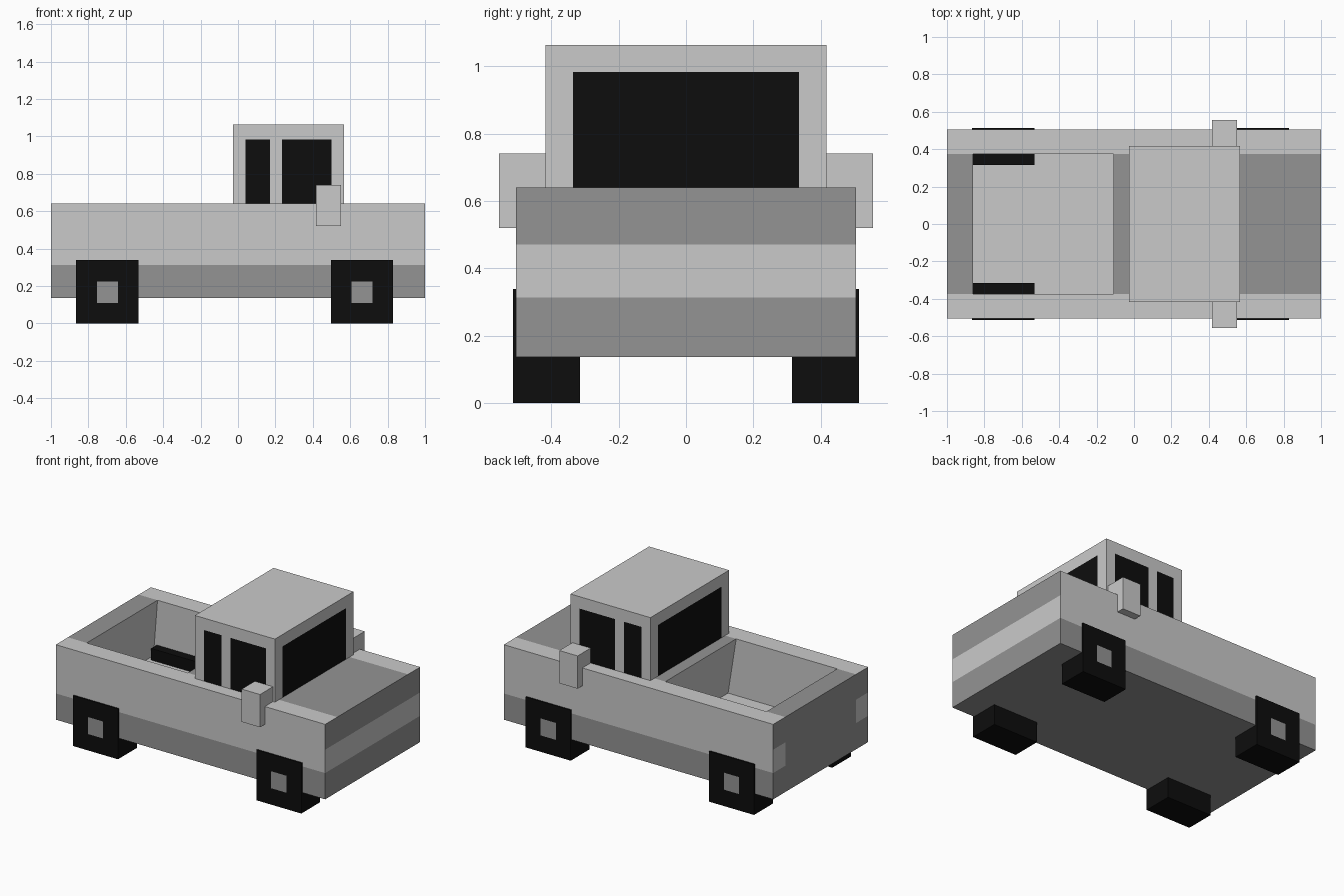
import bpy, bmesh
from mathutils import Vector

cube = bpy.data.objects.get("Cube")
if cube:
    bpy.data.objects.remove(cube, do_unlink=True)


def material(name, value):
    m = bpy.data.materials.new(name)
    m.use_nodes = True
    colour = (value, value, value, 1)
    m.diffuse_color = colour
    m.node_tree.nodes["Principled BSDF"].inputs["Base Color"].default_value = colour
    return m


MATS = [material("light grey", 0.59), material("dark grey", 0.295), material("black", 0.004)]
LIGHT, DARK, BLACK = range(3)


def box(lo, hi, cuts=()):
    """Box between two corners, with flat cuts given as (axis, positions)."""
    bm = bmesh.new()
    bmesh.ops.create_cube(bm, size=1)
    lo, hi = Vector(lo), Vector(hi)
    for v in bm.verts:
        v.co = (lo + hi) / 2 + v.co * (hi - lo)
    for axis, positions in cuts:
        normal = Vector([float(i == axis) for i in range(3)])
        for p in positions:
            bmesh.ops.bisect_plane(bm, geom=bm.verts[:] + bm.edges[:] + bm.faces[:],
                                   plane_co=normal * p, plane_no=normal)
    return bm


def finish(bm, name, rule):
    """Colour each face by its centre and normal, then make the object."""
    bmesh.ops.recalc_face_normals(bm, faces=bm.faces[:])
    for f in bm.faces:
        f.material_index = rule(f.calc_center_median(), f.normal)
    mesh = bpy.data.meshes.new(name)
    bm.to_mesh(mesh)
    bm.free()
    for m in MATS:
        mesh.materials.append(m)
    bpy.context.collection.objects.link(bpy.data.objects.new(name, mesh))


# Body with an open cargo bed
SILL, BAND, DECK, RAIL = 0.313, 0.47, 0.64, 0.375
BED_BACK, BED_FRONT, BED_FLOOR = -0.86, -0.11, 0.26
body = box((-1, -0.504, 0.137), (1, 0.504, DECK),
           [(0, (BED_BACK, BED_FRONT)), (1, (-RAIL, RAIL)), (2, (SILL, BAND))])
opening = [f for f in body.faces if f.normal.z > 0.9
           and BED_BACK < f.calc_center_median().x < BED_FRONT
           and abs(f.calc_center_median().y) < RAIL]
floor = bmesh.ops.extrude_discrete_faces(body, faces=opening)["faces"][0]
for v in floor.verts:
    v.co.z = BED_FLOOR
    v.co.x += 0.06 if v.co.x > -0.5 else -0.03


def body_colour(c, n):
    in_band = SILL < c.z < BAND
    if abs(c.x) < 0.99 and abs(c.y) < 0.5 and 0.2 < c.z < DECK - 0.01:
        return LIGHT                                  # cargo bed
    if n.z > 0.9:
        return LIGHT if abs(c.y) > RAIL else DARK     # rails and deck
    if n.x > 0.9:
        return LIGHT if in_band else DARK             # front band
    if n.x < -0.9:
        return LIGHT if in_band and abs(c.y) > RAIL else DARK   # rear lamps
    return LIGHT if c.z > SILL and n.z > -0.5 else DARK         # sides


finish(body, "body", body_colour)

# Cab with flush windows
PANES, SCREEN, WINDOW_TOP = (0.04, 0.17, 0.235, 0.5), 0.335, 0.983
cab = box((-0.028, -0.417, DECK), (0.566, 0.417, 1.063),
          [(0, PANES), (1, (-SCREEN, SCREEN)), (2, (WINDOW_TOP,))])


def cab_colour(c, n):
    if abs(n.z) > 0.5 or c.z > WINDOW_TOP:
        return LIGHT
    if abs(n.x) > 0.5:
        return BLACK if abs(c.y) < SCREEN else LIGHT
    side_pane = PANES[0] < c.x < PANES[1] or PANES[2] < c.x < PANES[3]
    return BLACK if side_pane else LIGHT


finish(cab, "cab", cab_colour)

# Door mirrors and square wheels on both sides
WHEEL, HUB = 0.167, 0.057
for side, label in ((1, "left"), (-1, "right")):
    ys = sorted((side * 0.415, side * 0.555))
    finish(box((0.416, ys[0], 0.52), (0.552, ys[1], 0.74)),
           label + "_mirror", lambda c, n: LIGHT)
    ys = sorted((side * 0.315, side * 0.514))
    for x, end in ((0.663, "front"), (-0.698, "rear")):
        wheel = box((x - WHEEL, ys[0], 0), (x + WHEEL, ys[1], 2 * WHEEL + 0.004),
                    [(0, (x - HUB, x + HUB)), (2, (WHEEL - HUB, WHEEL + HUB))])
        finish(wheel, f"{end}_{label}_wheel",
               lambda c, n: DARK if n.y * side > 0.9 and abs(c.x - x) < HUB
               and abs(c.z - WHEEL) < HUB else BLACK)
